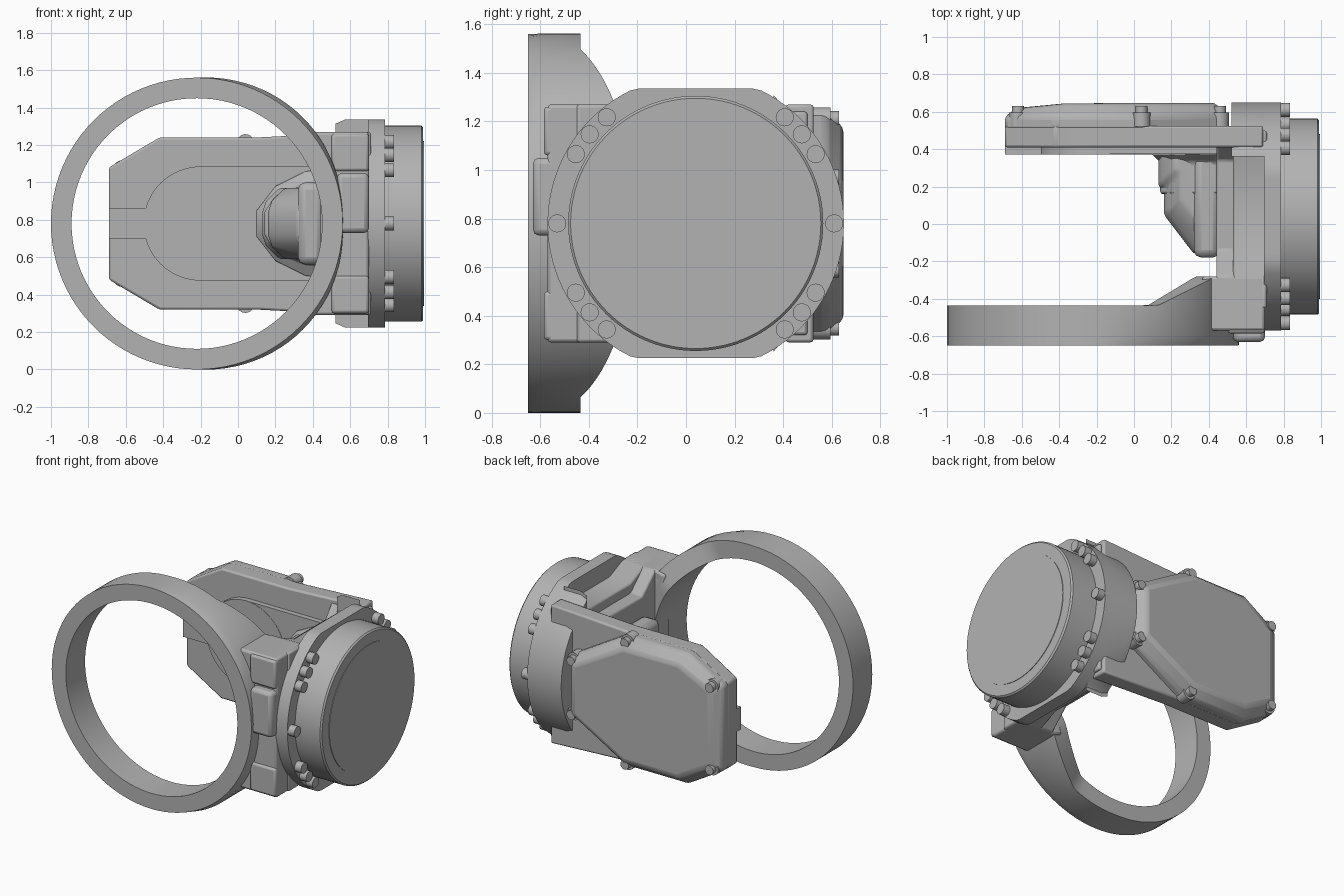
import bpy, bmesh
from math import sin, cos, pi, radians

cube = bpy.data.objects.get("Cube")
if cube:
    bpy.data.objects.remove(cube)

grey = bpy.data.materials.new("plain grey")
grey.use_nodes = True
grey.diffuse_color = (0.45, 0.45, 0.45, 1)
grey.node_tree.nodes["Principled BSDF"].inputs["Base Color"].default_value = grey.diffuse_color

ZC = 0.78   # height of the symmetry plane
YC = 0.04   # axis of the round flange


def finish(name, bm, bevel=0, segs=2):
    bmesh.ops.recalc_face_normals(bm, faces=bm.faces)
    me = bpy.data.meshes.new(name)
    bm.to_mesh(me)
    bm.free()
    ob = bpy.data.objects.new(name, me)
    bpy.context.collection.objects.link(ob)
    me.materials.append(grey)
    if bevel:
        mod = ob.modifiers.new("soft edges", 'BEVEL')
        mod.width, mod.segments, mod.limit_method = bevel, segs, 'ANGLE'
    bpy.ops.object.select_all(action='DESELECT')
    ob.select_set(True)
    bpy.context.view_layer.objects.active = ob
    bpy.ops.object.shade_smooth_by_angle(angle=radians(30))
    return ob


def place(axis, w, u, v):
    return {'x': (w, u, v), 'y': (u, w, v), 'z': (u, v, w)}[axis]


def loft(name, axis, layers, bevel=0, segs=2):
    """Skin a stack of (offset, outline) layers; an offset may depend on the point."""
    bm = bmesh.new()
    rings = []
    for w, pts in layers:
        rings.append([bm.verts.new(place(axis, w(p) if callable(w) else w, *p)) for p in pts])
    n = len(rings[0])
    for a, b in zip(rings, rings[1:]):
        for i in range(n):
            j = (i + 1) % n
            bm.faces.new((a[i], a[j], b[j], b[i]))
    bm.faces.new(rings[0])
    bm.faces.new(rings[-1])
    return finish(name, bm, bevel, segs)


def prism(name, axis, pts, a, b, bevel=0, segs=2):
    return loft(name, axis, [(a, pts), (b, pts)], bevel, segs)


def box(name, x, y, z, bevel=0):
    pts = [(x[0], y[0]), (x[1], y[0]), (x[1], y[1]), (x[0], y[1])]
    return prism(name, 'z', pts, z[0], z[1], bevel)


def circle(u, v, r, n=64):
    return [(u + r * cos(2 * pi * i / n), v + r * sin(2 * pi * i / n)) for i in range(n)]


def mirrored(half):
    """Close an upper half outline in x,z with its reflection below the middle."""
    return half + [(x, 2 * ZC - z) for x, z in reversed(half)]


# Large ring, deepened towards the flange side
def ramp(t):
    return max(0.0, min(1.0, t))


bm = bmesh.new()
N, FRONT = 96, -0.65
loops = []
for i in range(N):
    a = 2 * pi * i / N
    c, s = cos(a), sin(a)
    bulge = 0.022 * max(0, sin(2 * a) if s > 0 else -sin(2 * a)) * (c > 0)
    back = -0.435 + 0.155 * ramp((-0.22 + 0.73 * c - 0.1) / 0.28)
    section = [(0.67, FRONT), (0.78, FRONT), (0.78 + bulge, -0.6), (0.78 + bulge, back), (0.67, back)]
    loops.append([bm.verts.new((-0.22 + r * c, y, ZC + r * s)) for r, y in section])
for i in range(N):
    a, b = loops[i], loops[(i + 1) % N]
    for k in range(5):
        m = (k + 1) % 5
        bm.faces.new((a[k], a[m], b[m], b[k]))
finish("large_ring", bm)

# Block joining the ring to the flange
prism("ring_mount_block", 'y',
      mirrored([(0.45, 0.93), (0.36, 1.25), (0.42, 1.27), (0.70, 1.27)]), -0.57, -0.28, 0.015)
box("mount_step", (0.53, 0.70), (-0.63, -0.5), (0.73, 1.05), 0.025)
for s in (-1, 1):
    z = sorted((ZC + s * 0.28, ZC + s * 0.48))
    box("mount_rib", (0.5, 0.70), (-0.585, -0.4), z, 0.015)


# Connecting wall, with a sunken outer edge between the two mounts
def wall(name, x0, x1, dip):
    half = [(-0.45, 0.49), (-0.28, 0.49), (-0.14, dip), (0.34, dip), (0.42, 0.46), (0.5, 0.46)]
    pts = [(y, ZC + h) for y, h in half] + [(y, ZC - h) for y, h in reversed(half)]
    prism(name, 'x', pts, x0, x1, 0.012)


wall("inner_wall", 0.44, 0.56, 0.36)
wall("outer_wall", 0.53, 0.71, 0.43)


# Round flange with flat top and bottom
def clipped(r, h):
    return [(y, max(ZC - h, min(ZC + h, z))) for y, z in circle(YC, ZC, r, 96)]


prism("flange", 'x', clipped(0.61, 0.555), 0.695, 0.785)
crescent = [(max(y, 0.36), z) for y, z in clipped(0.61, 0.555)]
lip = [(y, ZC + (z - ZC) * 0.96) for y, z in crescent]
bm_layers = [(0.52, lip), (0.57, crescent), (0.70, crescent)]
loft("flange_back_half", 'x', bm_layers)

# Drive disc with a softened rim and a thin face plate
loft("drive_disc", 'x', [(0.77, circle(YC, ZC, 0.525, 96)), (0.98, circle(YC, ZC, 0.525, 96)),
                         (0.99, circle(YC, ZC, 0.515, 96))])
prism("disc_face", 'x', circle(YC, ZC, 0.44, 96), 0.985, 0.994)

# Flange bolts
for side in (0, 180):
    for deg in (-50, -40, -30, 0, 30, 40, 50):
        a = radians(side + deg)
        prism("flange_bolt", 'x',
              circle(YC + 0.57 * cos(a), ZC + 0.57 * sin(a), 0.037, 24), 0.77, 0.835)

# Rear arm
prism("arm_plate", 'y', mirrored([(-0.69, 1.08), (-0.42, 1.24), (0.1, 1.24), (0.69, 1.27)]),
      0.41, 0.525, 0.012)

# Raised pads on the arm's inner face
prism("arm_pad_disc", 'y', circle(-0.2, ZC, 0.305), 0.372, 0.42)
box("arm_pad_tab", (-0.69, -0.45), (0.372, 0.42), (0.70, 0.86))
box("arm_pad_band", (-0.2, 0.46), (0.374, 0.42), (0.475, 1.085))

# Arm cover with sloping borders and a lowered far end
edge = mirrored([(-0.69, 1.08), (-0.42, 1.24), (0.06, 1.24), (0.5, 0.98)])
face = [(-0.1 + (x + 0.1) * 0.89, ZC + (z - ZC) * 0.86) for x, z in edge]
loft("arm_cover", 'y', [(0.5, edge), (0.575, edge),
                        (lambda p: 0.648 if p[0] > -0.5 else 0.62, face)], 0.02)

# Cover bolts
for x, h in ((-0.62, 0.29), (0.04, 0.43), (0.46, 0.19)):
    for s in (-1, 1):
        prism("cover_bolt", 'y', circle(x, ZC + s * h, 0.032, 20), 0.53, 0.63)
        prism("cover_bolt_seat", 'y', circle(x, ZC + s * h, 0.048, 20), 0.52, 0.595)

# Motor housing on the inner wall, flaring into the arm
body = [(0.13, 0.38), (0.13, 0.20), (0.16, 0.18), (0.16, 0.05), (0.32, -0.16), (0.44, -0.16), (0.44, 0.38)]


def narrowed(d):
    return [(min(0.44, x + d), y + d if y < 0.3 else y) for x, y in body]


loft("motor_housing", 'z', [(0.59, narrowed(0.09)), (0.66, narrowed(0.02)), (0.72, body),
                            (0.84, body), (0.90, narrowed(0.02)), (0.97, narrowed(0.09))], 0.02, 3)
box("motor_collar", (0.32, 0.46), (-0.18, 0.4), (0.56, 1.0), 0.04)
flare = mirrored([(0.09, 0.85), (0.2, 0.99), (0.36, 1.07), (0.45, 1.08)])
tip = mirrored([(0.14, 0.84), (0.2, 0.93), (0.36, 0.99), (0.45, 1.0)])
loft("motor_flare", 'y', [(0.16, tip), (0.33, tip), (0.38, flare)], 0.015)
